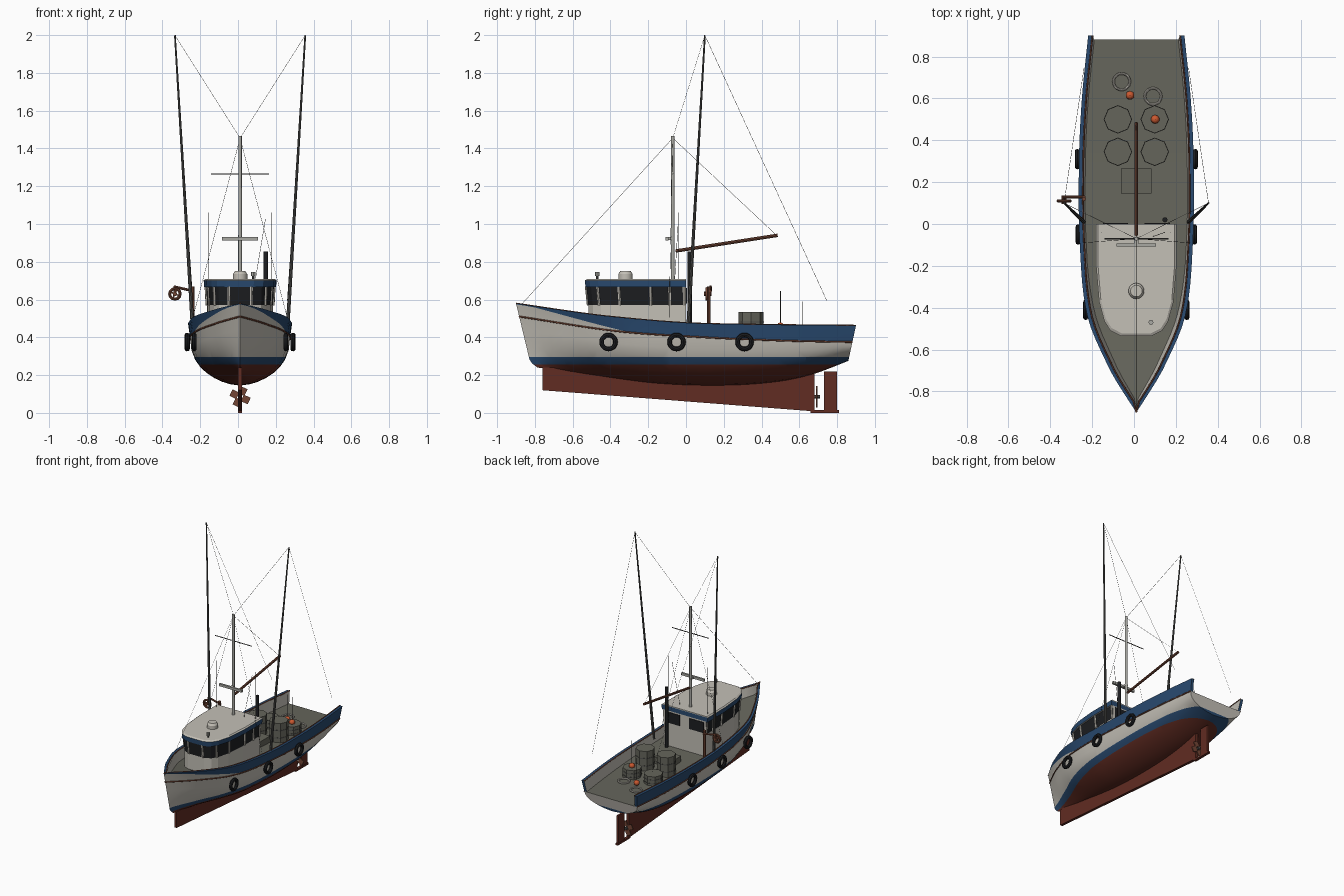
import bpy, bmesh, math
from mathutils import Vector, Matrix

if "Cube" in bpy.data.objects:
    bpy.data.objects.remove(bpy.data.objects["Cube"])
MADE = []


def material(name, r, g, b):
    m = bpy.data.materials.new(name)
    m.use_nodes = True
    m.diffuse_color = (r, g, b, 1)
    m.node_tree.nodes["Principled BSDF"].inputs["Base Color"].default_value = (r, g, b, 1)
    return m


WHITE = material("off white paint", .55, .525, .47)
DECK = material("deck grey", .13, .13, .105)
BLUE = material("blue paint", .022, .068, .16)
RED = material("bottom red", .12, .025, .016)
WOOD = material("brown wood", .17, .06, .035)
BLACK = material("black", .012, .013, .015)
METAL = material("dark metal", .085, .085, .08)
GREY = material("mast grey", .4, .4, .37)
ORANGE = material("orange", .6, .1, .03)


def finish(name, bm, *mats, smooth=False):
    bmesh.ops.recalc_face_normals(bm, faces=bm.faces)
    me = bpy.data.meshes.new(name)
    bm.to_mesh(me)
    bm.free()
    for m in mats:
        me.materials.append(m)
    ob = bpy.data.objects.new(name, me)
    bpy.context.scene.collection.objects.link(ob)
    MADE.append(ob)
    if smooth:
        bpy.ops.object.select_all(action='DESELECT')
        ob.select_set(True)
        bpy.context.view_layer.objects.active = ob
        bpy.ops.object.shade_smooth_by_angle(angle=math.radians(35))
    return ob


def rod(name, a, b, r, mat, r2=None, sides=8):
    a, b = Vector(a), Vector(b)
    d = b - a
    mx = Matrix.Translation((a + b) / 2) @ d.to_track_quat('Z', 'Y').to_matrix().to_4x4()
    bm = bmesh.new()
    bmesh.ops.create_cone(bm, cap_ends=True, segments=sides, radius1=r,
                          radius2=r if r2 is None else r2, depth=d.length, matrix=mx)
    return finish(name, bm, mat, smooth=sides > 8)


def box(name, centre, size, mat, spin=0):
    mx = Matrix.Translation(centre) @ Matrix.Rotation(spin, 4, 'Y') @ Matrix.Diagonal((*size, 1))
    bm = bmesh.new()
    bmesh.ops.create_cube(bm, size=1, matrix=mx)
    return finish(name, bm, mat)


def ring(name, centre, axis, big, small, mat, n=20, k=8):
    # torus around the given axis
    turn = Vector(axis).to_track_quat('Z', 'Y').to_matrix()
    bm = bmesh.new()
    v = []
    for i in range(n):
        a = math.tau * i / n
        for j in range(k):
            b = math.tau * j / k
            w = big + small * math.cos(b)
            p = Vector((w * math.cos(a), w * math.sin(a), small * math.sin(b)))
            v.append(bm.verts.new(Vector(centre) + turn @ p))
    for i in range(n):
        for j in range(k):
            i2, j2 = (i + 1) % n * k, (j + 1) % k
            bm.faces.new((v[i * k + j], v[i2 + j], v[i2 + j2], v[i * k + j2]))
    return finish(name, bm, mat, smooth=True)


def rail(name, pts, r, mat):
    cu = bpy.data.curves.new(name, 'CURVE')
    cu.dimensions = '3D'
    cu.bevel_depth, cu.bevel_resolution, cu.use_fill_caps = r, 1, True
    sp = cu.splines.new('POLY')
    sp.points.add(len(pts) - 1)
    for p, q in zip(sp.points, pts):
        p.co = (*q, 1)
    cu.materials.append(mat)
    ob = bpy.data.objects.new(name, cu)
    bpy.context.scene.collection.objects.link(ob)
    MADE.append(ob)


def ease(keys, y):
    # smooth curve through (y, value) keys
    n = len(keys)
    i = max(k for k in range(n - 1) if k == 0 or keys[k][0] <= y)

    def slope(k):
        a, b = keys[max(k - 1, 0)], keys[min(k + 1, n - 1)]
        return (b[1] - a[1]) / (b[0] - a[0])
    (y0, v0), (y1, v1) = keys[i], keys[i + 1]
    h = y1 - y0
    t = (y - y0) / h
    return (v0 * (1 + 2 * t) * (1 - t) ** 2 + v1 * t * t * (3 - 2 * t)
            + h * slope(i) * t * (1 - t) ** 2 - h * slope(i + 1) * t * t * (1 - t))


# Hull lines: half beam, top edge, deck edge, bottom
BEAM = [(-.9, 0), (-.8, .067), (-.695, .13), (-.445, .234), (-.1, .27), (.3, .274), (.6, .26), (.9, .23)]
SHEER = [(-.9, .58), (-.6, .535), (-.4, .51), (0, .477), (.4, .468), (.9, .463)]
DECKLINE = [(-.9, .51), (-.4, .435), (0, .405), (.5, .383), (.9, .375)]
BOTTOM = [(-.9, .24), (-.6, .2), (-.2, .155), (.2, .145), (.5, .165), (.7, .205), (.9, .275)]
LEVELS = [0, .03, .08, .16, .27, .4, .55, .75, 1]


def section(y):
    beam, top, deck, low = (ease(k, y) for k in (BEAM, SHEER, DECKLINE, BOTTOM))
    bow = max(0, min(1, (-.2 - y) / .7))
    wide = beam * (.96 - .1 * bow)
    pts = [(wide * (1 - (1 - u) ** 2.3) ** (.59 + .25 * bow), low + (deck - low) * u) for u in LEVELS]
    w = .92 * max(0, min(1, (-.3 - y) / .52))
    pts.append((wide + (beam - wide) * w, deck + (top - deck) * w))
    pts += [(beam, top), (max(beam - .021, 0), top), (max(wide - .02, 0), deck), (0, deck)]
    out = []
    for x, z in pts:
        stem = (.58 - z) * .24 + max(0, .27 - z) * 1.1
        yy = y + stem * ((.9 - y) / 1.8) ** 3 + (z - .463) * .216 * ((y + .9) / 1.8) ** 6
        out.append(Vector((x, yy, z)))
    return out


N = 36
sections = [section(-.9 + 1.8 * i / N) for i in range(N + 1)]
n = len(LEVELS)
row_mats = [0] * n + [1, 1, 0, 3]
bm = bmesh.new()
for s in (1, -1):
    grid = [[bm.verts.new((p.x * s, p.y, p.z)) for p in sec] for sec in sections]
    for a, b in zip(grid, grid[1:]):
        for j, m in enumerate(row_mats):
            bm.faces.new((a[j], b[j], b[j + 1], a[j + 1])).material_index = m
    end = grid[-1]
    bm.faces.new(end[:n] + [end[-1]])
    bm.faces.new(end[n:n + 4]).material_index = 1
bmesh.ops.remove_doubles(bm, verts=bm.verts, dist=.0004)
for z in (.255, .295):
    bmesh.ops.bisect_plane(bm, geom=bm.verts[:] + bm.edges[:] + bm.faces[:],
                           plane_co=(0, 0, z), plane_no=(0, 0, 1))
for f in bm.faces:
    z = f.calc_center_median().z
    if z < .295:
        f.material_index = 2 if z < .255 else 1
finish("hull", bm, WHITE, BLUE, RED, DECK, smooth=True)
for s in (1, -1):
    for name, j, r in (("rub_rail", n - 1, .005), ("cap_rail", n + 2, .004)):
        rail(name, [(p[j].x * s, p[j].y, p[j].z) for p in sections], r, WOOD)

# Keel, rudder, propeller
bm = bmesh.new()
profile = [(-.76, .24), (-.76, .12), (.68, .008), (.68, .23)]
sides = [[bm.verts.new((x, y, z)) for y, z in profile] for x in (-.01, .01)]
for s in sides:
    bm.faces.new(s)
for i in range(4):
    k = (i + 1) % 4
    bm.faces.new((sides[0][i], sides[0][k], sides[1][k], sides[1][i]))
finish("keel", bm, RED)
box("rudder", (0, .765, .115), (.014, .07, .21), RED)
box("rudder_shoe", (0, .735, .007), (.02, .15, .014), RED)
rod("propeller_shaft", (0, .66, .085), (0, .71, .085), .01, METAL)
for i in range(4):
    a = math.radians(25 + 90 * i)
    box("propeller_blade", (.033 * math.sin(a), .692, .085 + .033 * math.cos(a)), (.038, .008, .04), WOOD, a)

# Wheelhouse: stacked outlines
HALF = [(.18, 0), (.179, -.2), (.166, -.36), (.142, -.45), (.115, -.493), (.068, -.517)]


def outline(sx, sy, z):
    return [(x * sx, y * sy, z) for x, y in HALF] + [(-x * sx, y * sy, z) for x, y in reversed(HALF)]


def loft(name, rings, layer_mats, *mats):
    bm = bmesh.new()
    vs = [[bm.verts.new(p) for p in r] for r in rings]
    c = len(vs[0])
    for a, b, m in zip(vs, vs[1:], layer_mats):
        for i in range(c):
            k = (i + 1) % c
            f = bm.faces.new((a[i], a[k], b[k], b[i]))
            f.material_index = 0 if i == c - 1 and m == 1 and name == "wheelhouse" else m
    bm.faces.new(vs[0])
    bm.faces.new(vs[-1])
    return finish(name, bm, *mats)


loft("wheelhouse", [outline(.97, 1, .38), outline(.97, 1, .57), outline(1, 1.02, .67)], [0, 1], WHITE, BLACK)
loft("roof", [outline(1.06, 1.03, .667), outline(1.07, 1.035, .702), outline(1.02, 1.01, .709)],
     [1, 0], WHITE, BLUE)
for s in (1, -1):
    for x, y in ((.18, -.01), (.18, -.085), (.18, -.185), (.167, -.35), (.138, -.46), (.06, -.517)):
        rod("window_post", (s * x * .97, y, .57), (s * x, y * 1.02, .67), .008, WHITE, sides=6)
    box("back_window", (s * .1, .001, .62), (.12, .006, .08), BLACK)

# Roof fittings
rod("radar_dome", (0, -.32, .7), (0, -.32, .735), .038, WHITE, sides=16)
rod("radar_dome_cap", (0, -.32, .735), (0, -.32, .75), .038, WHITE, .028, 16)
rod("horn_stand", (.07, -.47, .7), (.07, -.47, .73), .006, METAL)
rod("horn", (.07, -.47, .725), (.07, -.47, .745), .012, GREY)
rod("exhaust_stack", (.137, .02, .39), (.137, .02, .855), .012, BLACK, sides=12)
for s in (1, -1):
    rod("antenna", (s * .165, -.04, .69), (s * .165, -.04, 1.06), .0015, METAL)
rod("short_antenna", (.08, -.06, .7), (.135, -.04, 1.03), .0012, METAL)

# Mast, boom and outrigger poles
MAST = (0, -.07, 1.455)
rod("mast", (0, -.07, .69), (0, -.07, 1.465), .01, GREY, .009, 12)
rod("upper_crosstree", (-.153, -.07, 1.265), (.153, -.07, 1.265), .003, METAL)
box("lower_crosstree", (0, -.1, .922), (.19, .015, .018), GREY)
box("crosstree_bracket", (0, -.085, .922), (.02, .04, .016), GREY)
rod("boom", (0, -.055, .857), (0, .485, .94), .009, WOOD)
lines = [((0, -.87, .575), MAST), ((0, .48, .94), MAST)]
for s in (1, -1):
    tip = (s * .345, .1, 1.999)
    rod("outrigger_pole", (s * .25, .01, .43), tip, .01, METAL, .0045)
    lines += [(tip, MAST), (tip, (s * .25, .745, .595)), (MAST, (s * .255, -.09, .485))]
for a, b in lines:
    rod("rigging_line", a, b, .0009, METAL, sides=4)

# Hauler on the side rail
rod("hauler_post", (-.25, .12, .4), (-.25, .12, .67), .01, WOOD)
rod("hauler_arm", (-.245, .13, .645), (-.35, .13, .668), .007, WOOD)
rod("hauler_axle", (-.345, .095, .63), (-.345, .135, .63), .012, WOOD)
ring("hauler_wheel", (-.345, .11, .63), (0, 1, 0), .028, .008, WOOD, 12)
for spin in (.4, 2):
    box("hauler_spoke", (-.345, .11, .63), (.054, .006, .008), WOOD, spin)
box("hauler_bracket", (-.345, .13, .648), (.014, .012, .045), WOOD)

# Tyre fenders
for s in (1, -1):
    for y, x in ((-.41, .242), (-.05, .278), (.31, .282)):
        ring("tyre_fender", (s * x, y, .375), (1, 0, 0), .037, .012, BLACK)

# Deck gear
box("hatch", (0, .205, .41), (.145, .12, .06), DECK)
for s in (1, -1):
    for y, top in ((.345, .535), (.5, .45)):
        x = s * .088
        rod("barrel", (x, y, .37), (x, y, top), .066, DECK)
        for t in (.33, .67):
            z = .37 + (top - .37) * t
            rod("barrel_hoop", (x, y, z - .003), (x, y, z + .003), .068, METAL)
for x, y, z, top in ((-.03, .615, .405, .59), (.09, .5, .458, .645)):
    bm = bmesh.new()
    bmesh.ops.create_icosphere(bm, subdivisions=2, radius=.021, matrix=Matrix.Translation((x, y, z)))
    finish("marker_float", bm, ORANGE, smooth=True)
    rod("marker_stick", (x, y, z - .03), (x, y, top), .002, METAL)
for x, y in ((-.07, .68), (.08, .61)):
    ring("rope_coil", (x, y, .388), (0, 0, 1), .039, .006, WHITE)

# Shift everything so the outline is centred
for ob in MADE:
    ob.location.x += .011
